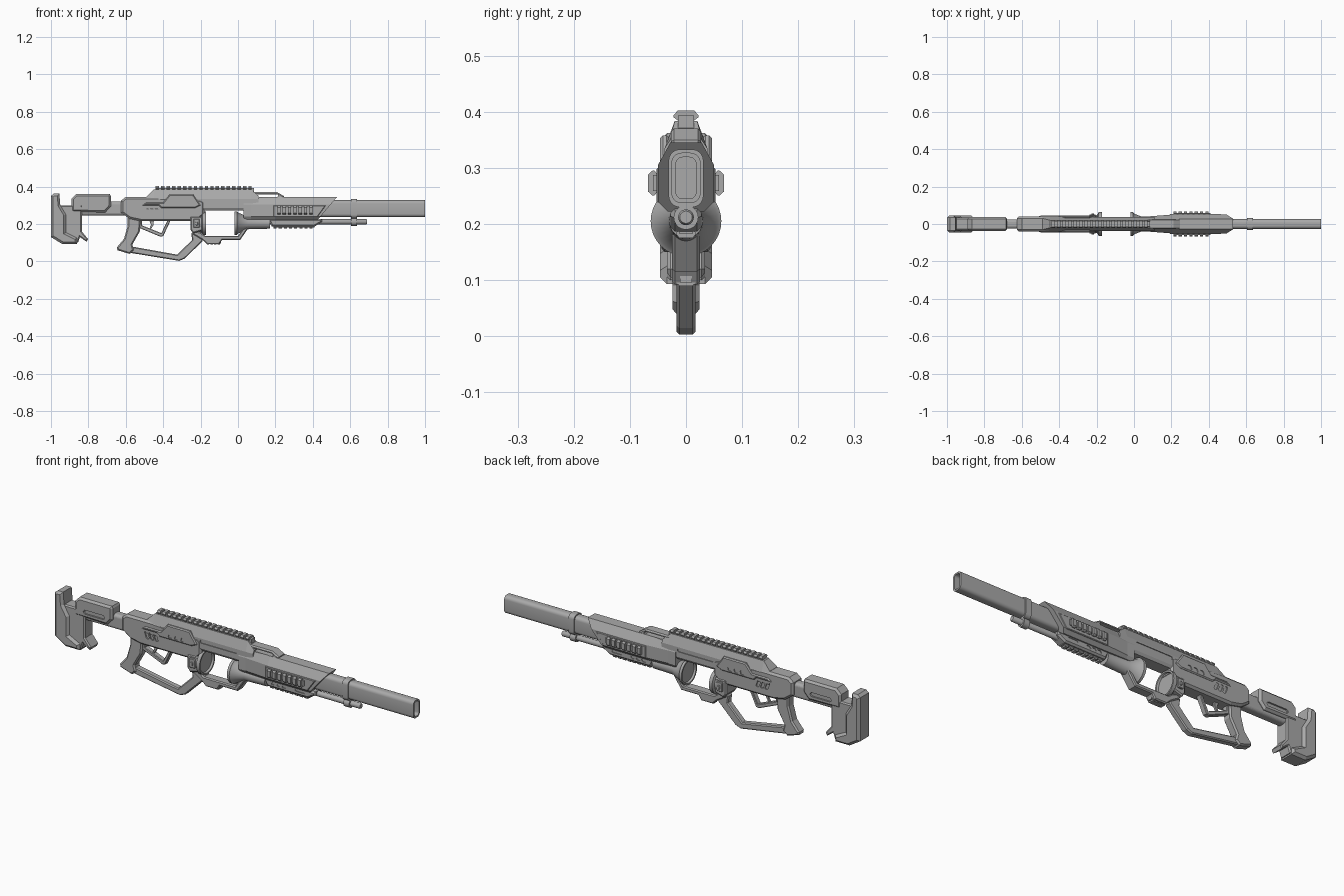
import bpy, bmesh
from math import cos, sin, pi
from mathutils import Matrix, Vector

if "Cube" in bpy.data.objects:
    bpy.data.objects.remove(bpy.data.objects["Cube"])

grey = bpy.data.materials.new("gunmetal_grey")
grey.use_nodes = True
grey.diffuse_color = (0.4, 0.4, 0.4, 1)
grey.node_tree.nodes["Principled BSDF"].inputs["Base Color"].default_value = (0.4, 0.4, 0.4, 1)


def finish(name, bm, smooth=False):
    bmesh.ops.remove_doubles(bm, verts=bm.verts, dist=1e-5)
    bmesh.ops.recalc_face_normals(bm, faces=bm.faces)
    mesh = bpy.data.meshes.new(name)
    bm.to_mesh(mesh)
    bm.free()
    mesh.materials.append(grey)
    ob = bpy.data.objects.new(name, mesh)
    bpy.context.collection.objects.link(ob)
    if smooth:
        bpy.ops.object.select_all(action="DESELECT")
        ob.select_set(True)
        bpy.context.view_layer.objects.active = ob
        bpy.ops.object.shade_smooth_by_angle(angle=0.6)
    return ob


def add_loft(bm, loops):
    """Skin a list of equal-length 3D loops and cap both ends."""
    rings = [[bm.verts.new(p) for p in loop] for loop in loops]
    n = len(rings[0])
    for a, b in zip(rings, rings[1:]):
        for i in range(n):
            j = (i + 1) % n
            bm.faces.new((a[i], a[j], b[j], b[i]))
    return [bm.faces.new(rings[0]), bm.faces.new(rings[-1])]


def add_prism(bm, pts, y0, y1, chamfer=0):
    """Extrude an x-z outline along y, chamfering the rims of both sides."""
    caps = add_loft(bm, [[(x, y, z) for x, z in pts] for y in (y0, y1)])
    if chamfer:
        bmesh.ops.recalc_face_normals(bm, faces=bm.faces)
        edges = list({e for f in caps for e in f.edges})
        bmesh.ops.bevel(bm, geom=edges, offset=chamfer, segments=1,
                        affect="EDGES", clamp_overlap=True)


def prism(name, pts, half, chamfer=0.006):
    bm = bmesh.new()
    add_prism(bm, pts, -half, half, chamfer)
    return finish(name, bm)


def side_plates(name, pts, inner, outer, chamfer=0.003):
    bm = bmesh.new()
    for s in (-1, 1):
        sub = bmesh.new()
        add_prism(sub, pts, s * inner, s * outer, chamfer)
        tmp = bpy.data.meshes.new("tmp")
        sub.to_mesh(tmp)
        sub.free()
        bm.from_mesh(tmp)
        bpy.data.meshes.remove(tmp)
    return finish(name, bm)


def mirror_half(half):
    return list(half) + [(-y, z) for y, z in reversed(half)]


def loft(name, stations, shear=0.0, z_ref=0.0, smooth=False):
    """Skin (x, y-z outline) stations; shear slants only the last one."""
    bm = bmesh.new()
    loops = [[(x, y, z) for y, z in pts] for x, pts in stations]
    loops[-1] = [(x + (z - z_ref) * shear, y, z) for x, y, z in loops[-1]]
    add_loft(bm, loops)
    return finish(name, bm, smooth)


def turned(name, profile, z, sides=32):
    """Round part along x from (x, radius) pairs."""
    ring = [(cos(2 * pi * i / sides), sin(2 * pi * i / sides)) for i in range(sides)]
    return loft(name, [(x, [(r * c, z + r * s) for c, s in ring]) for x, r in profile], smooth=True)


def rounded(hw, z0, z1, r, steps=5):
    half = []
    for cz, start in ((z0 + r, -pi / 2), (z1 - r, 0)):
        for i in range(steps + 1):
            a = start + pi / 2 * i / steps
            half.append((hw - r + r * cos(a), cz + r * sin(a)))
    return mirror_half(half)


def rail(name, x0, x1, teeth, y, z, angle, size=1.0):
    """Accessory rail: a low neck with evenly spaced flared teeth."""
    bm = bmesh.new()
    neck = mirror_half([(0.014, -0.012), (0.014, 0.012)])
    tooth = mirror_half([(0.014, 0.003), (0.022, 0.009), (0.022, 0.013), (0.015, 0.021)])
    step = (x1 - x0) / teeth
    add_loft(bm, [[(x, a * size, b * size) for a, b in neck] for x in (x0, x1)])
    for i in range(teeth):
        a = x0 + i * step
        add_loft(bm, [[(x, p * size, q * size) for p, q in tooth] for x in (a, a + step * 0.6)])
    bm.transform(Matrix.Translation((0, y, z)) @ Matrix.Rotation(angle, 4, "X"))
    return finish(name, bm)


def slot(x0, x1, z0, z1, slant=0.0, c=0.004):
    pts = [(x0 + c, z0), (x1 - c, z0), (x1, z0 + c), (x1, z1 - c),
           (x1 - c, z1), (x0 + c, z1), (x0, z1 - c), (x0, z0 + c)]
    return [(x + (z - z0) * slant, z) for x, z in pts]


def cut(target, outlines, inner, outer=0.09):
    """Sink matching pockets into both sides; inner = 0 cuts right through."""
    bm = bmesh.new()
    for pts in outlines:
        for a, b in ([(inner, outer), (-inner, -outer)] if inner else [(-outer, outer)]):
            add_prism(bm, pts, a, b)
    cutter = finish(target.name + "_cutter", bm)
    cutter.hide_render = True
    cutter.hide_viewport = True
    mod = target.modifiers.new("pockets", "BOOLEAN")
    mod.object, mod.solver = cutter, "EXACT"


# Stock
prism("butt_pad", [(-1, .35), (-.985, .362), (-.955, .362), (-.95, .30), (-.92, .25), (-.92, .155),
                   (-.86, .125), (-.86, .093), (-.94, .093), (-1, .13)], .046, .012)
prism("stock_body", [(-.97, .30), (-.835, .30), (-.835, .16), (-.802, .12), (-.81, .105),
                     (-.845, .13), (-.855, .1), (-.95, .1)], .034)
cheek = prism("cheek_rest", [(-.89, .265), (-.89, .335), (-.865, .36), (-.685, .36), (-.68, .35),
                             (-.68, .295), (-.71, .262)], .038, .01)
cut(cheek, [slot(-.84, -.72, .285, .305, c=.008)], .03)
loft("stock_tube", [(x, rounded(.025, .245, .32, .015)) for x in (-.87, -.58)])

# Receiver
lower = prism("receiver", [(-.625, .26), (-.625, .325), (-.60, .345), (-.46, .345), (-.2, .33), (-.18, .32),
                           (-.18, .25), (-.22, .215), (-.52, .215), (-.58, .228)], .04, .01)
cut(lower, [slot(x, x + .017, .255, .29, -.35) for x in (-.485, -.46, -.435)], .034)
upper = loft("upper_receiver", [
    (x, mirror_half([(.03, .272), (.038, .285), (.038, .335), (w, top)]))
    for x, w, top in ((-.49, .03, .346), (-.45, .02, .384), (.07, .02, .384), (.11, .028, .35))])
cut(upper, [slot(-.185, .02, .312, .328)], .034)
plate = side_plates("receiver_side_plate", [(-.51, .30), (-.49, .315), (-.40, .315), (-.365, .358), (-.24, .358),
                                            (-.20, .30), (-.23, .286), (-.41, .286), (-.425, .30)], .03, .046, .005)
cut(plate, [slot(x, x + .02, .295, .315, .3) for x in (-.36, -.325, -.29)], .042)
rail("top_rail", -.44, .085, 18, 0, .381, 0)

# Grip, guards and trigger
prism("grip", [(-.59, .24), (-.59, .19), (-.61, .12), (-.648, .075), (-.645, .06), (-.58, .04),
               (-.557, .06), (-.565, .09), (-.525, .16), (-.52, .24)], .024, .007)
prism("hand_guard_loop", [(-.64, .062), (-.59, .048), (-.315, .003), (-.285, .015), (-.19, .108), (-.19, .15),
                          (-.225, .17), (-.25, .15), (-.245, .115), (-.325, .036), (-.57, .08)], .017, .005)
prism("trigger_guard", [(-.53, .22), (-.53, .18), (-.415, .132), (-.40, .135), (-.36, .22),
                        (-.376, .22), (-.41, .151), (-.512, .192), (-.512, .22)], .014, .003)
prism("trigger", [(-.475, .22), (-.465, .195), (-.475, .172), (-.467, .17), (-.452, .195), (-.45, .22)], .006, .001)

# Open chamber between two cups
CHAMBER_Z = .205
turned("rear_cup", [(-.235, .042), (-.195, .05), (-.19, .063), (-.172, .063), (-.172, .055), (-.182, .052)], CHAMBER_Z)
turned("front_cup", [(-.008, .052), (-.018, .055), (-.018, .063), (-.005, .063), (0, .056),
                     (.055, .033), (.17, .03)], CHAMBER_Z)
prism("chamber_block", [(-.255, .17), (-.255, .24), (-.19, .24), (-.19, .165), (-.24, .15)], .044, .006)
side_plates("chamber_latch", slot(-.238, -.205, .18, .228), .04, .052)
side_plates("latch_button", slot(-.228, -.215, .192, .212), .05, .057, .002)
prism("lower_bridge", [(-.24, .165), (-.2, .155), (-.175, .137), (.0, .137), (.03, .18), (.06, .185),
                       (.012, .115), (-.085, .115), (-.1, .092), (-.165, .092), (-.19, .115), (-.24, .145)], .025, .005)
rail("bridge_rail", -.165, -.09, 4, 0, .105, pi, .75)

# Handguard with rails on three sides
guard = [(.032, .222), (.05, .24), (.05, .305), (.028, .345)]
narrow = [(.03, .225), (.04, .24), (.04, .305), (.024, .34)]
loft("handguard", [(.03, mirror_half(narrow)), (.07, mirror_half(narrow)),
                   (.2, mirror_half(guard)), (.53, mirror_half(guard))], .85, .345)
side_plates("handguard_panel", [(.19, .238), (.19, .30), (.47, .30), (.425, .238)], .045, .053)
for side, angle in (("right", pi / 2), ("left", -pi / 2)):
    rail(side + "_rail", .21, .41, 7, -.047 if side == "right" else .047, .273, angle)
under = prism("under_guard", [(.16, .228), (.18, .187), (.41, .187), (.45, .21), (.45, .228)], .028, .008)
cut(under, [slot(x, x + .02, .203, .215, .5, .003) for x in (.205, .235, .265)]
    + [slot(.34, .395, .205, .217)], .024)
rail("under_rail", .19, .41, 8, 0, .192, pi, .8)
handle = prism("top_handle", [(.035, .32), (.045, .35), (.065, .37), (.21, .37), (.245, .35), (.245, .32)], .027, .006)
cut(handle, [slot(.075, .215, .345, .359, c=.005)], 0)

# Barrel, clamp and lower tube
shell, bore = rounded(.026, .237, .327, .018), rounded(.018, .245, .319, .012)
loft("barrel", [(.38, shell), (1, shell), (1, bore), (.9, bore)], smooth=True)
loft("barrel_clamp", [(x, rounded(.031, .23, .333, .02)) for x in (.605, .637)], smooth=True)
turned("lower_tube", [(.15, .014), (.685, .014), (.69, .011)], .212, 20)
turned("tube_clamp", [(.605, .022), (.637, .022)], .212, 20)
